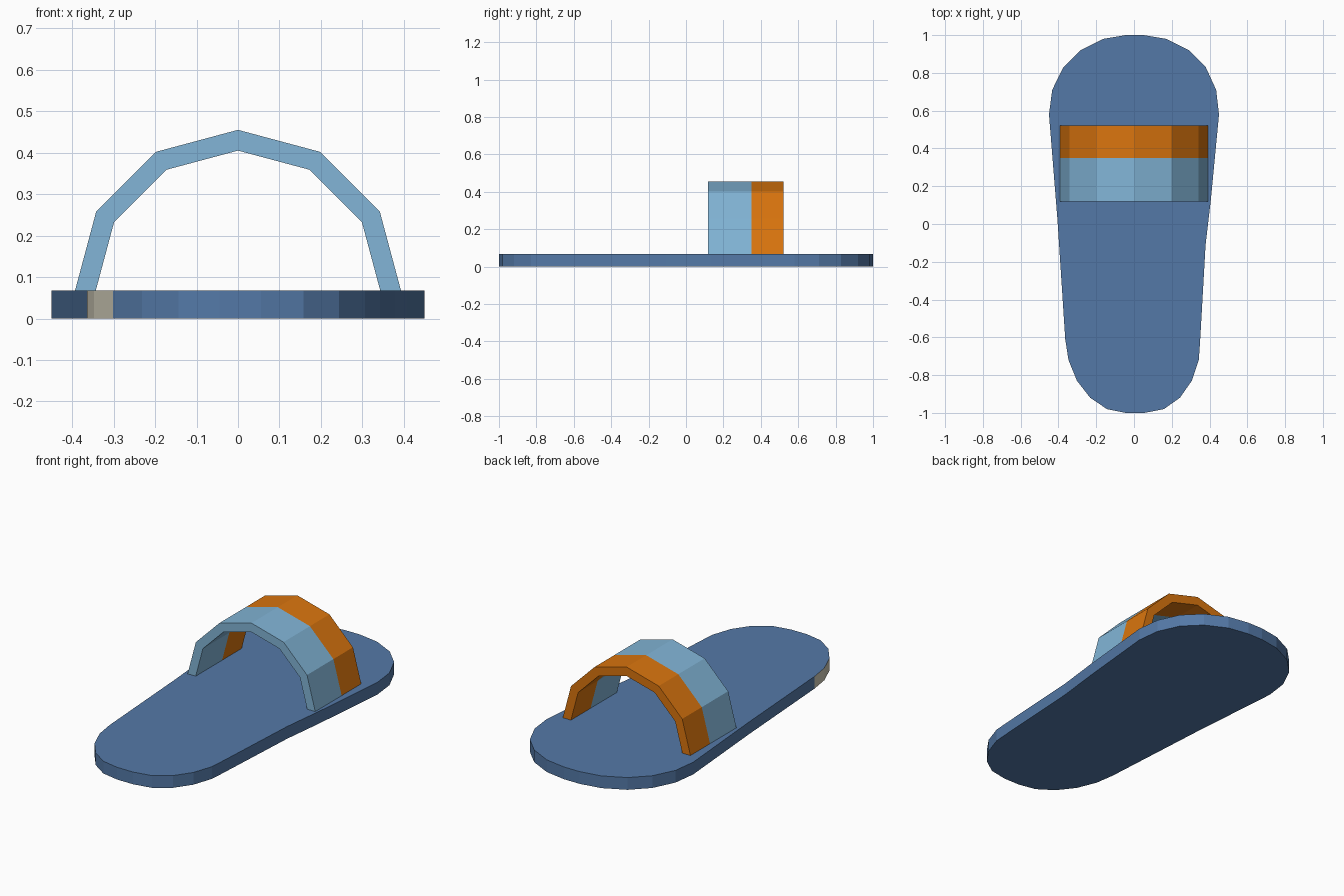
import bpy, bmesh, math

if "Cube" in bpy.data.objects:
    bpy.data.objects.remove(bpy.data.objects["Cube"])


def material(name, rgb):
    # sRGB 0-255 to linear
    lin = [((c / 255 + 0.055) / 1.055) ** 2.4 if c > 10 else c / 255 / 12.92 for c in rgb]
    m = bpy.data.materials.new(name)
    m.diffuse_color = (*lin, 1)
    m.use_nodes = True
    m.node_tree.nodes["Principled BSDF"].inputs["Base Color"].default_value = m.diffuse_color
    return m


BLUE = material("denim blue", (84, 121, 167))
SKY = material("light blue", (130, 181, 215))
ORANGE = material("orange", (218, 117, 14))
BEIGE = material("beige", (208, 203, 184))


def finish(bm, name, mats):
    bmesh.ops.recalc_face_normals(bm, faces=bm.faces)
    me = bpy.data.meshes.new(name)
    bm.to_mesh(me)
    bm.free()
    for m in mats:
        me.materials.append(m)
    ob = bpy.data.objects.new(name, me)
    bpy.context.collection.objects.link(ob)
    return ob


def prism(bm, bottom, offset):
    # extrude a closed outline into a solid
    face = bm.faces.new([bm.verts.new(p) for p in bottom])
    out = bmesh.ops.extrude_face_region(bm, geom=[face], use_keep_orig=True)
    vs = [g for g in out["geom"] if isinstance(g, bmesh.types.BMVert)]
    bmesh.ops.translate(bm, verts=vs, vec=offset)


# Sole: tapered foot outline, wide at the toe
outline = [
    (0.05, 1.0), (0.17, 0.98), (0.29, 0.92), (0.38, 0.83), (0.435, 0.71), (0.45, 0.58),
    (0.407, 0.13), (0.379, -0.11), (0.35, -0.62), (0.343, -0.72), (0.306, -0.83),
    (0.243, -0.92), (0.158, -0.98), (0.055, -1.0), (-0.045, -1.0), (-0.143, -0.98),
    (-0.232, -0.92), (-0.302, -0.83), (-0.347, -0.72), (-0.364, -0.61), (-0.405, 0.02),
    (-0.45, 0.58), (-0.433, 0.71), (-0.374, 0.83), (-0.284, 0.92), (-0.162, 0.98), (-0.045, 1.0),
]
bm = bmesh.new()
prism(bm, [(x, y, 0) for x, y in outline], (0, 0, 0.068))
# beige tag on the left side of the heel
for f in bm.faces:
    c = f.calc_center_median()
    if len(f.verts) == 4 and c.x < -0.3 and -0.8 < c.y < -0.6:
        f.material_index = 1
finish(bm, "sole", [BLUE, BEIGE])


# Strap: two half-ring bands side by side
def band(name, y0, y1, mat):
    arc = [math.radians(30 * i) for i in range(7)]
    ring = [(0.395, a) for a in arc] + [(0.345, a) for a in reversed(arc)]
    bm = bmesh.new()
    prism(bm, [(r * math.cos(a), y0, 0.06 + r * math.sin(a)) for r, a in ring], (0, y1 - y0, 0))
    finish(bm, name, [mat])


band("rear_strap_band", 0.118, 0.35, SKY)
band("toe_strap_band", 0.35, 0.522, ORANGE)
